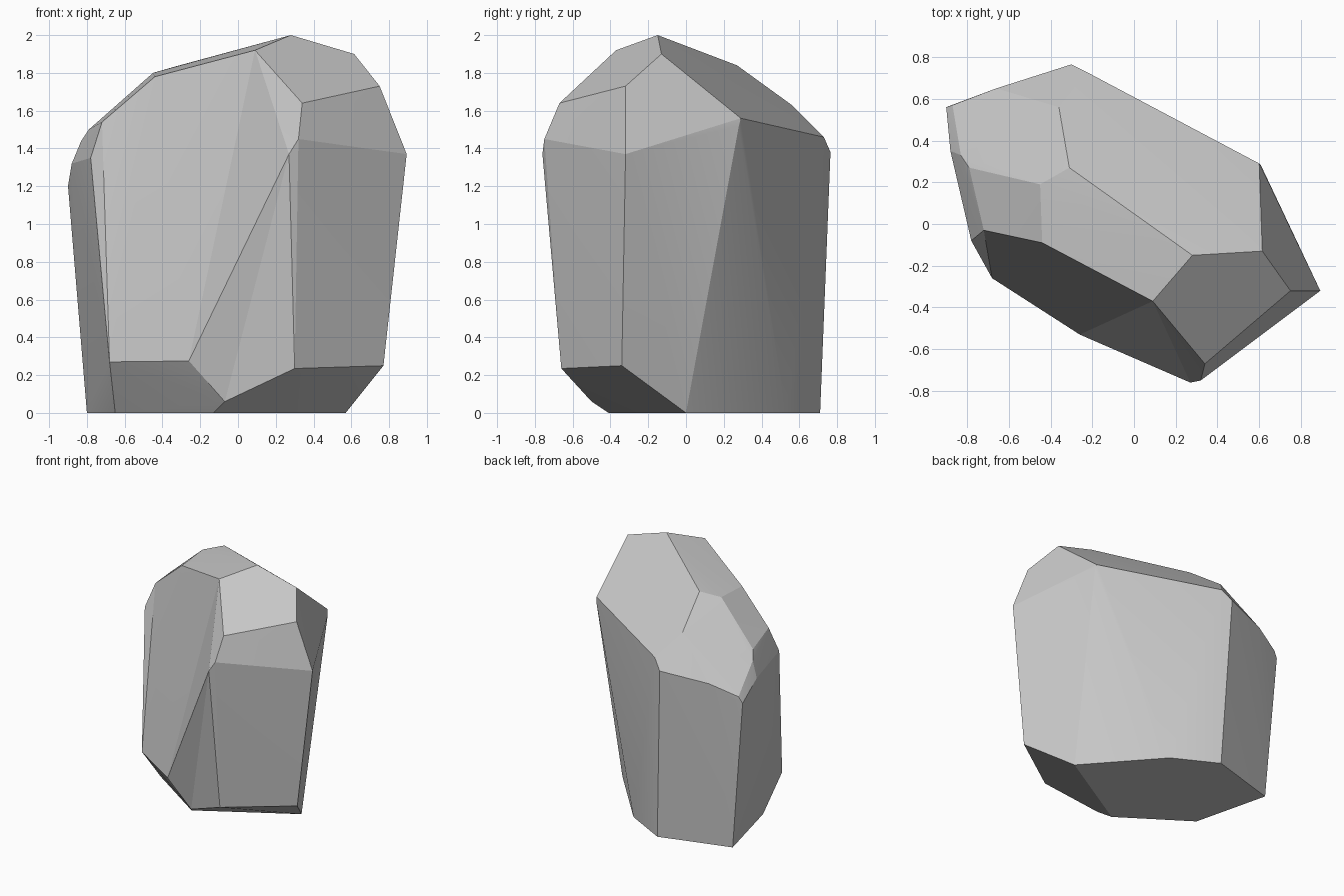
import bpy, bmesh

if "Cube" in bpy.data.objects:
    bpy.data.objects.remove(bpy.data.objects["Cube"])

# Named corners of the front side, which is slightly hollow
front = {
    "ridge_r": (0.09, -0.37, 1.92), "ridge_l": (-0.44, -0.09, 1.78),
    "brow": (0.34, -0.67, 1.64), "cheek_l": (-0.72, -0.03, 1.54),
    "side_l": (-0.78, -0.08, 1.35), "nose_top": (0.32, -0.75, 1.45),
    "nose": (0.27, -0.76, 1.37), "foot_r": (0.30, -0.66, 0.235),
    "toe": (-0.07, -0.50, 0.06), "foot_m": (-0.26, -0.53, 0.275),
    "foot_l": (-0.68, -0.26, 0.27),
}
# Remaining corners, grouped by region
crown = [(0.28, -0.15, 2.0), (0.615, -0.13, 1.90), (0.75, -0.32, 1.73),
         (-0.31, 0.27, 1.84), (-0.45, 0.19, 1.80), (-0.36, 0.56, 1.63)]
shoulder = [(0.893, -0.32, 1.37), (0.60, 0.29, 1.56), (0.609, 0.28, 1.52),
            (-0.23, 0.73, 1.46), (-0.30, 0.765, 1.38), (-0.66, 0.65, 1.33),
            (-0.87, 0.57, 1.25), (-0.90, 0.56, 1.20), (-0.88, 0.35, 1.32),
            (-0.83, 0.33, 1.44), (-0.79, 0.27, 1.50)]
base = [(0.77, -0.34, 0.25), (0.57, 0.0, 0), (0.10, 0.53, 0), (-0.24, 0.71, 0),
        (-0.80, 0.545, 0), (-0.65, -0.06, 0), (-0.13, -0.41, 0)]

# Wrap a faceted hull around the corners
bm = bmesh.new()
named = {k: bm.verts.new(p) for k, p in front.items()}
for p in crown + shoulder + base:
    bm.verts.new(p)
bmesh.ops.convex_hull(bm, input=bm.verts[:])

# Replace the front of the hull with the hollowed facets
front_verts = set(named.values())
old = [f for f in bm.faces if all(v in front_verts for v in f.verts)]
bmesh.ops.delete(bm, geom=old, context='FACES_ONLY')
facets = ["cheek_l side_l foot_l", "cheek_l foot_l ridge_l",
          "ridge_l foot_l foot_m", "ridge_l foot_m ridge_r",
          "ridge_r foot_m nose", "ridge_r nose nose_top",
          "ridge_r nose_top brow", "nose foot_m toe", "nose toe foot_r",
          "nose foot_r nose_top"]
for names in facets:
    corners = [named[n] for n in names.split()]
    edges = [bm.edges.get((corners[i], corners[i - 1])) for i in range(3)]
    if all(e is None or len(e.link_faces) < 2 for e in edges):
        bm.faces.new(corners)

# Close any leftover gap and tidy up
wires = [e for e in bm.edges if not e.link_faces]
bmesh.ops.delete(bm, geom=wires, context='EDGES')
rim = [e for e in bm.edges if len(e.link_faces) == 1]
if rim:
    bmesh.ops.holes_fill(bm, edges=rim, sides=0)
loose = [v for v in bm.verts if not v.link_faces]
bmesh.ops.delete(bm, geom=loose, context='VERTS')
bmesh.ops.recalc_face_normals(bm, faces=bm.faces[:])
mesh = bpy.data.meshes.new("boulder")
bm.to_mesh(mesh)
bm.free()

# Plain grey stone
stone = bpy.data.materials.new("grey stone")
stone.diffuse_color = (0.57, 0.57, 0.57, 1)
stone.use_nodes = True
stone.node_tree.nodes["Principled BSDF"].inputs["Base Color"].default_value = stone.diffuse_color
mesh.materials.append(stone)
boulder = bpy.data.objects.new("boulder", mesh)
bpy.context.collection.objects.link(boulder)

# Soften only the shallow creases
bpy.context.view_layer.objects.active = boulder
boulder.select_set(True)
bpy.ops.object.shade_smooth_by_angle(angle=0.25)
